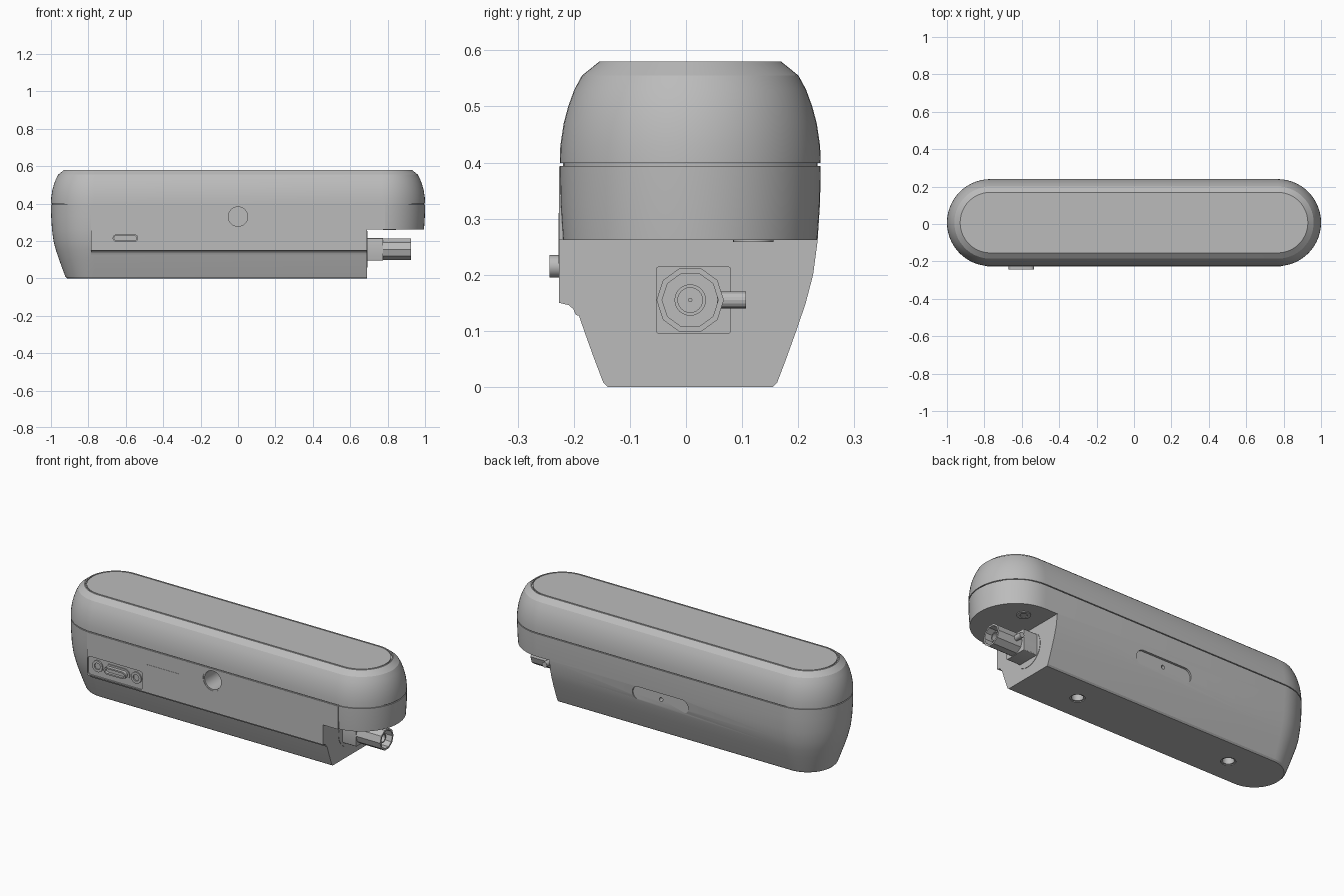
import bpy, bmesh, math

if "Cube" in bpy.data.objects:
    bpy.data.objects.remove(bpy.data.objects["Cube"])

CY = 0.0075     # middle of the housing in y
R = 0.2325      # largest end radius


def material(name, color):
    m = bpy.data.materials.new(name)
    m.use_nodes = True
    m.diffuse_color = color
    bsdf = next(n for n in m.node_tree.nodes if n.type == "BSDF_PRINCIPLED")
    bsdf.inputs["Base Color"].default_value = color
    return m


grey = material("plain grey", (0.5, 0.5, 0.5, 1))


def rounded(cu, cv, hu, hv, r, n=8):
    """Rounded rectangle outline with n steps per corner."""
    pts = []
    for k, (su, sv) in enumerate([(1, 1), (-1, 1), (-1, -1), (1, -1)]):
        for i in range(n + 1):
            a = math.pi / 2 * (k + i / n)
            pts.append((cu + su * (hu - r) + r * math.cos(a),
                        cv + sv * (hv - r) + r * math.sin(a)))
    return pts


def circle(cu, cv, r, n=32):
    return [(cu + r * math.cos(math.tau * i / n),
             cv + r * math.sin(math.tau * i / n)) for i in range(n)]


def loft(name, axis, rings):
    """Skin a list of (depth, outline) rings along an axis and cap both ends."""
    place = {"x": lambda u, v, d: (d, u, v),
             "y": lambda u, v, d: (u, d, v),
             "z": lambda u, v, d: (u, v, d)}[axis]
    bm = bmesh.new()
    loops = [[bm.verts.new(place(u, v, d)) for u, v in pts] for d, pts in rings]
    for a, b in zip(loops, loops[1:]):
        for i in range(len(a)):
            j = (i + 1) % len(a)
            bm.faces.new((a[i], a[j], b[j], b[i]))
    bm.faces.new(loops[0])
    bm.faces.new(loops[-1])
    bmesh.ops.remove_doubles(bm, verts=bm.verts, dist=1e-6)
    bmesh.ops.recalc_face_normals(bm, faces=bm.faces)
    mesh = bpy.data.meshes.new(name)
    bm.to_mesh(mesh)
    bm.free()
    ob = bpy.data.objects.new(name, mesh)
    bpy.context.collection.objects.link(ob)
    mesh.materials.append(grey)
    return ob


def prism(name, axis, pts, d0, d1):
    return loft(name, axis, [(d0, pts), (d1, pts)])


def lathe(name, axis, cu, cv, profile, n=32):
    """Round part from (depth, radius) pairs; a returning profile makes a bore."""
    return loft(name, axis, [(d, circle(cu, cv, r, n)) for d, r in profile])


def combine(ob, other, operation):
    mod = ob.modifiers.new("cut", "BOOLEAN")
    mod.operation, mod.object, mod.solver = operation, other, "EXACT"
    bpy.context.view_layer.objects.active = ob
    bpy.ops.object.modifier_apply(modifier=mod.name)
    bpy.data.objects.remove(other)


def shell(name, profile):
    """Stack of stadium outlines from (height, half width) pairs."""
    return loft(name, "z", [(z, rounded(0, CY, 1 - R + w, w, w, 14)) for z, w in profile])


# Housing: lower shell, seam and upper cover with a grooved top panel
lower = shell("lower_shell", [(0, .147), (.008, .155), (.05, .171), (.1, .189), (.15, .206),
                              (.2, .219), (.26, .227), (.33, .2315), (.394, R)])
shell("seam_core", [(.385, .2265), (.41, .2265)])
shell("upper_cover", [(.399, R), (.43, .2315), (.47, .2255), (.5, .2175), (.53, .2065),
                      (.555, .193), (.58, .162), (.58, .156), (.574, .156),
                      (.574, .151), (.58, .151)])

# Flat front face with a filleted lower lip
lip = [(-.1, .12), (-.196, .128), (-.201, .139), (-.209, .146), (-.226, .15),
       (-.226, .393), (-.1, .393)]
combine(lower, prism("front_boss", "x", lip, -.785, .785), "UNION")

# Notch under the overhang for the side connector
combine(lower, prism("notch_cutter", "x", [(-.4, -.1), (.4, -.1), (.4, .262), (-.4, .262)],
                     .69, 1.2), "DIFFERENCE")

# Recesses: front socket, port pocket, rear pill and pin hole
combine(lower, lathe("socket_cutter", "y", 0, .33, [(-.4, .06), (-.1, .06)]), "DIFFERENCE")
combine(lower, prism("pocket_cutter", "y", rounded(-.61, .208, .172, .052, .018), -.4, -.219),
        "DIFFERENCE")
combine(lower, prism("pill_cutter", "y", rounded(0, .22, .175, .04, .04), .222, .4), "DIFFERENCE")
combine(lower, lathe("pin_cutter", "y", 0, .22, [(.19, .011), (.4, .011)]), "DIFFERENCE")

# Bottom mounting holes with sleeves
for x in (.37, -.6):
    combine(lower, lathe("hole_cutter", "z", x, CY, [(-.1, .038), (.06, .038)]), "DIFFERENCE")
    lathe("mounting_sleeve", "z", x, CY,
          [(.065, .04), (.004, .04), (.004, .03), (.05, .03)])

# Screw under the overhang
lathe("overhang_screw", "z", .81, .12, [(.28, .036), (.258, .036), (.258, .018), (.27, .018)])

# Front socket sleeve
lathe("socket_sleeve", "y", 0, .33, [(-.09, .061), (-.224, .061), (-.224, .052), (-.1, .052)])

# Port with two screws
pill = lambda w, h: rounded(-.602, .215, w, h, h)
prism("port_frame", "y", pill(.08, .03), -.21, -.224)
loft("port", "y", [(-.21, pill(.068, .02)), (-.243, pill(.068, .02)),
                   (-.243, pill(.06, .012)), (-.228, pill(.06, .012))])
for x in (-.722, -.48):
    loft("port_screw", "y", [(-.21, circle(x, .215, .032, 24)), (-.226, circle(x, .215, .032, 24)),
                             (-.226, circle(x, .215, .018, 24)), (-.214, circle(x, .215, .018, 24))])

# Thin front plate
prism("front_plate", "y", rounded(-.305, .265, .105, .045, .004, 2), -.22, -.2275)

# Side connector: seat, block, hollow barrel, sleeve, pin and bayonet stud
CZ = .155
lathe("connector_seat", "x", CY, CZ, [(.68, .097), (.692, .097)], 48)
prism("connector_block", "x", rounded(.0135, CZ, .067, .06, .006, 3), .68, .775)
lathe("connector_barrel", "x", CY, CZ,
      [(.77, .06), (.925, .06), (.925, .05), (.8, .05)], 10)
lathe("connector_sleeve", "x", CY, CZ,
      [(.79, .028), (.9, .028), (.9, .022), (.82, .022)], 24)
lathe("connector_pin", "x", CY, CZ, [(.81, .004), (.89, .004)], 10)
lathe("bayonet_stud", "y", .81, CZ, [(.055, .015), (.107, .015)], 16)

# Smooth curved sides, keep real edges crisp
for ob in bpy.context.scene.objects:
    ob.select_set(ob.type == "MESH")
bpy.context.view_layer.objects.active = lower
bpy.ops.object.shade_smooth_by_angle(angle=math.radians(20))
